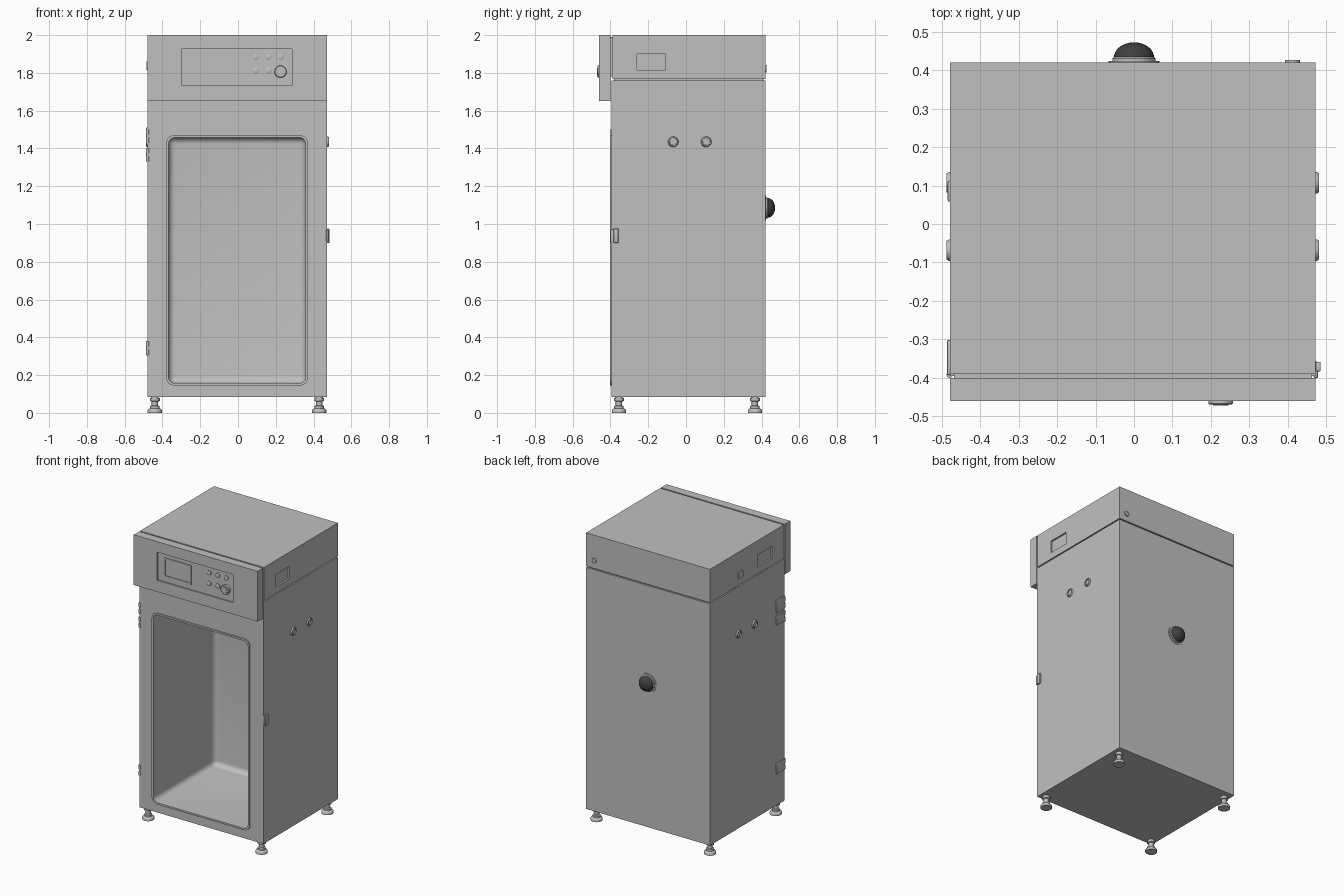
import bpy, bmesh, math
from mathutils import Matrix, Vector

if "Cube" in bpy.data.objects:
    bpy.data.objects.remove(bpy.data.objects["Cube"])


def material(name, grey):
    m = bpy.data.materials.new(name)
    m.use_nodes = True
    color = (grey, grey, grey, 1)
    m.diffuse_color = color
    m.node_tree.nodes["Principled BSDF"].inputs["Base Color"].default_value = color
    return m


GREY = material("light grey", 0.53)
DARK = material("dark rubber", 0.05)
AXES = {
    "x": Matrix.Rotation(math.pi / 2, 4, "Y"),
    "-x": Matrix.Rotation(-math.pi / 2, 4, "Y"),
    "y": Matrix.Rotation(-math.pi / 2, 4, "X"),
    "-y": Matrix.Rotation(math.pi / 2, 4, "X"),
    "z": Matrix.Identity(4),
}


def finish(name, bm, mat, smooth=False):
    bmesh.ops.recalc_face_normals(bm, faces=bm.faces)
    mesh = bpy.data.meshes.new(name)
    bm.to_mesh(mesh)
    bm.free()
    mesh.materials.append(mat)
    ob = bpy.data.objects.new(name, mesh)
    bpy.context.collection.objects.link(ob)
    if smooth:
        shade(ob)
    return ob


def shade(ob):
    bpy.ops.object.select_all(action="DESELECT")
    ob.select_set(True)
    bpy.context.view_layer.objects.active = ob
    bpy.ops.object.shade_smooth_by_angle(angle=math.radians(35))


def box(name, x, y, z, bevel=0, rule=None, mat=GREY, segments=6):
    """Box from (min, max) pairs; edges picked by the rule are rounded."""
    bm = bmesh.new()
    bmesh.ops.create_cube(bm, size=1)
    for v in bm.verts:
        v.co = [r[0] if c < 0 else r[1] for c, r in zip(v.co, (x, y, z))]
    if bevel:
        edges = [e for e in bm.edges if rule is None or rule(*e.verts)]
        bmesh.ops.bevel(bm, geom=edges, offset=bevel, segments=segments,
                        profile=0.5, affect="EDGES")
    return finish(name, bm, mat, bevel > 0)


def lathe(name, profile, at, axis="z", mat=GREY, steps=32, stretch=1):
    """Turn (radius, height) points around an axis."""
    bm = bmesh.new()
    verts = [bm.verts.new((r, 0, h)) for r, h in profile]
    edges = [bm.edges.new(p) for p in zip(verts, verts[1:])]
    bmesh.ops.spin(bm, geom=verts + edges, cent=(0, 0, 0), axis=(0, 0, 1),
                   angle=math.tau, steps=steps, use_merge=True)
    bmesh.ops.remove_doubles(bm, verts=bm.verts, dist=1e-5)
    bm.transform(Matrix.Translation(at) @ Matrix.Scale(stretch, 4, Vector((0, 0, 1)))
                 @ AXES[axis])
    return finish(name, bm, mat, True)


def cut(ob, cutter):
    mod = ob.modifiers.new("cut", "BOOLEAN")
    mod.operation, mod.solver, mod.object = "DIFFERENCE", "EXACT", cutter
    bpy.context.view_layer.update()
    graph = bpy.context.evaluated_depsgraph_get()
    mesh = bpy.data.meshes.new_from_object(ob.evaluated_get(graph))
    ob.modifiers.clear()
    ob.data = mesh
    bpy.data.objects.remove(cutter)
    shade(ob)


def along_y(a, b):
    return abs(a.co.y - b.co.y) > 0.005


def cavity_edges(a, b):
    return along_y(a, b) or min(a.co.y, b.co.y) > 0


def chamber():
    return box("chamber_cutter", (-0.368, 0.358), (-0.7, 0.27), (0.157, 1.458),
               0.035, cavity_edges)


LEFT, RIGHT = 0.472, -0.478
WIDTH = (RIGHT, LEFT)

# Cabinet body with a rounded open chamber and a raised rim
body = box("cabinet_body", WIDTH, (-0.395, 0.42), (0.085, 1.76))
cut(body, chamber())
rim = box("chamber_rim", (-0.38, 0.37), (-0.403, -0.385), (0.145, 1.47), 0.042, along_y)
cut(rim, chamber())

# Top housing, with shadow gaps below and behind the control fascia
top = box("top_housing", WIDTH, (-0.39, 0.42), (1.768, 2))
box("seam_core", (RIGHT + 0.01, LEFT - 0.01), (-0.38, 0.41), (1.75, 1.78))
box("fascia_core", (RIGHT + 0.01, LEFT - 0.01), (-0.41, -0.38), (1.78, 1.99))
for side in (LEFT, RIGHT):
    cut(top, box("grip_cutter", (side - 0.012, side + 0.012),
                 (-0.26, -0.108), (1.815, 1.9)))

# Control fascia with a recessed panel
fascia = box("control_fascia", WIDTH, (-0.46, -0.4), (1.652, 2))
cut(fascia, box("panel_cutter", (-0.298, 0.285), (-0.6, -0.45), (1.732, 1.927)))
screen_frame = box("screen_frame", (-0.25, -0.04), (-0.456, -0.445), (1.768, 1.9))
cut(screen_frame, box("screen_cutter", (-0.24, -0.05), (-0.6, -0.452), (1.778, 1.89)))
for row, z in enumerate((1.885, 1.812)):
    for col in range(3 - row):
        lathe("panel_button", [(0, 0), (0.016, 0), (0.016, 0.007), (0.013, 0.009), (0, 0.009)],
              (0.095 + col * 0.066, -0.45, z), "-y", steps=20)
lathe("control_knob", [(0, 0), (0.032, 0), (0.032, 0.016), (0.029, 0.019),
                       (0.02, 0.019), (0.02, 0.022), (0, 0.022)],
      (0.225, -0.45, 1.807), "-y", stretch=1)

# Side cable ports
port = [(0, -0.002), (0.031, -0.002), (0.031, 0.003), (0.027, 0.009),
        (0.021, 0.009), (0.02, 0.002), (0, 0.002)]
for axis, side in (("x", LEFT), ("-x", RIGHT)):
    for y in (-0.068, 0.107):
        lathe("side_port", [(r * 0.9, h) for r, h in port], (side, y, 1.435), axis)

# Power switch on the right side
box("power_switch", (RIGHT - 0.006, RIGHT + 0.005), (0.058, 0.112), (1.815, 1.86),
    0.003, segments=2)

# Hinge blocks on the right edge
for low, high in ((0.305, 0.38), (1.335, 1.4), (1.42, 1.51)):
    box("hinge_plate", (RIGHT - 0.008, RIGHT + 0.005), (-0.392, -0.302), (low, high),
        0.003, segments=2)
    middle = (low + high) / 2
    for z in (middle - 0.022, middle + 0.022):
        lathe("hinge_knuckle", [(0, -0.014), (0.008, -0.014), (0.008, 0.014), (0, 0.014)],
              (RIGHT - 0.001, -0.392, z), steps=16)

# Door latch on the left edge
box("latch_base", (LEFT - 0.005, LEFT + 0.006), (-0.4, -0.357), (0.905, 0.97),
    0.003, segments=2)
box("latch_catch", (LEFT, LEFT + 0.013), (-0.383, -0.358), (0.9, 0.975),
    0.003, segments=2)

# Rear plug: flange, ring and dark dome
lathe("plug_flange", [(0, -0.002), (0.066, -0.002), (0.066, 0.004), (0, 0.004)],
      (0, 0.42, 1.085), "y")
lathe("plug_ring", [(0, 0), (0.056, 0), (0.056, 0.01), (0.052, 0.014), (0, 0.014)],
      (0, 0.42, 1.085), "y")
arc = [math.pi / 2 * i / 10 for i in range(11)]
lathe("plug_dome", [(0, 0)] + [(0.052 * math.cos(a), 0.039 * math.sin(a)) for a in arc],
      (0, 0.433, 1.085), "y", DARK)

# Small rear outlet
lathe("rear_outlet", [(0, -0.002), (0.019, -0.002), (0.019, 0.006), (0.013, 0.006),
                      (0.013, 0.001), (0, 0.001)], (0.412, 0.42, 1.822), "y", steps=24)

# Levelling feet
foot = [(0, 0), (0.038, 0), (0.038, 0.014), (0.034, 0.02), (0.025, 0.024), (0.025, 0.036),
        (0.017, 0.04), (0.017, 0.06), (0.026, 0.064), (0.026, 0.078), (0.02, 0.08),
        (0.02, 0.087), (0, 0.087)]
for x in (RIGHT + 0.038, LEFT - 0.042):
    for y in (-0.355, 0.365):
        lathe("levelling_foot", foot, (x, y, 0), steps=24)
